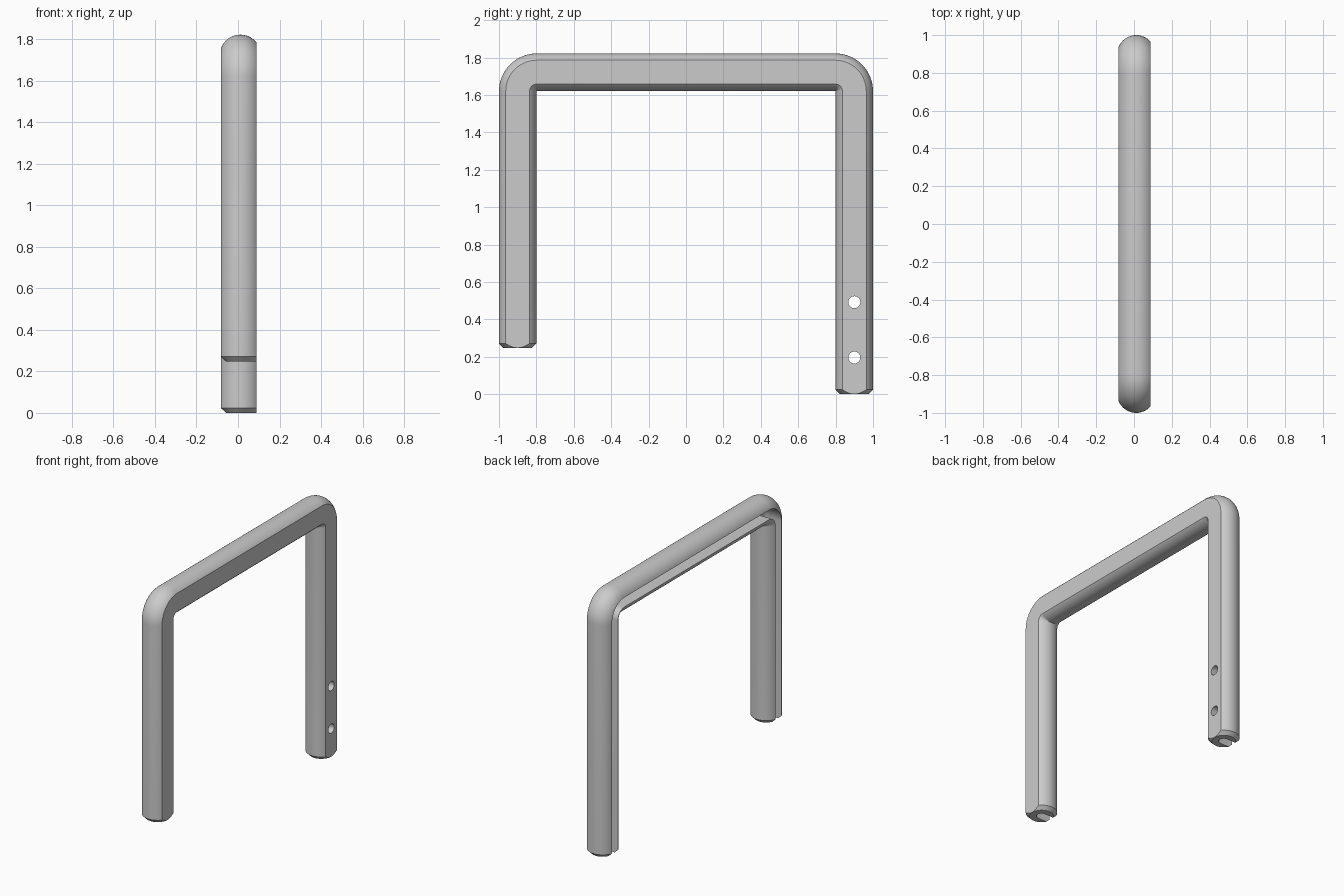
import bpy, bmesh, math
from mathutils import Vector

if "Cube" in bpy.data.objects:
    bpy.data.objects.remove(bpy.data.objects["Cube"], do_unlink=True)

R = 0.1                 # bar radius
FLAT = 0.077            # distance of the flat side from the bar axis
CX = (R - FLAT) / 2     # bar axis, so the body is centred on x
LEG_Y = 0.9
TOP = 1.722             # height of the top bar axis
BEND = 0.102
SLOT = 0.033            # half width of the channel
CHAMFER = 0.024
SHORT_END = 0.247

grey = bpy.data.materials.new("satin_grey")
grey.use_nodes = True
grey.diffuse_color = (0.6, 0.6, 0.6, 1)
grey.node_tree.nodes["Principled BSDF"].inputs["Base Color"].default_value = (0.6, 0.6, 0.6, 1)


def new_object(name, bm):
    bmesh.ops.recalc_face_normals(bm, faces=bm.faces)
    mesh = bpy.data.meshes.new(name)
    bm.to_mesh(mesh)
    bm.free()
    mesh.materials.append(grey)
    obj = bpy.data.objects.new(name, mesh)
    bpy.context.collection.objects.link(obj)
    return obj


def arch_path(front_end, back_end, chamfer=0.0, steps=16):
    """Stations (y, z, outward angle, section scale) from front foot to back foot."""
    stations = []
    if chamfer:
        stations.append((-LEG_Y, front_end, math.pi, 1 - chamfer / R))
    stations.append((-LEG_Y, front_end + chamfer, math.pi, 1))
    for side in (-1, 1):
        for i in range(steps + 1):
            turn = i / steps if side < 0 else 1 - i / steps
            a = math.pi / 2 - side * (1 - turn) * math.pi / 2
            stations.append((side * (LEG_Y - BEND) + BEND * math.cos(a),
                             TOP - BEND + BEND * math.sin(a), a, 1))
    stations.append((LEG_Y, back_end + chamfer, 0, 1))
    if chamfer:
        stations.append((LEG_Y, back_end, 0, 1 - chamfer / R))
    return stations


def sweep(name, section, stations):
    bm = bmesh.new()
    rings = []
    for y, z, a, s in stations:
        rings.append([bm.verts.new((CX + u * s, y + v * s * math.cos(a), z + v * s * math.sin(a)))
                      for u, v in section])
    n = len(section)
    for r0, r1 in zip(rings, rings[1:]):
        for i in range(n):
            j = (i + 1) % n
            bm.faces.new((r0[i], r0[j], r1[j], r1[i]))
    bm.faces.new(rings[0])
    bm.faces.new(rings[-1])
    return new_object(name, bm)


def cut(target, cutter):
    mod = target.modifiers.new("cut", 'BOOLEAN')
    mod.operation = 'DIFFERENCE'
    mod.solver = 'EXACT'
    mod.object = cutter
    cutter.hide_render = True
    bpy.context.view_layer.objects.active = target
    bpy.ops.object.modifier_apply(modifier=mod.name)
    bpy.data.objects.remove(cutter, do_unlink=True)


# Round bent bar with turned chamfers on both feet
circle = [(R * math.cos(t * math.tau / 64), R * math.sin(t * math.tau / 64)) for t in range(64)]
handle = sweep("bent_handle", circle, arch_path(SHORT_END, 0, CHAMFER))

# Round-bottomed channel following the bar, open to the -x side
arc = [math.pi / 2 - math.pi * i / 16 for i in range(17)]
channel = [(SLOT * math.cos(a), SLOT * math.sin(a)) for a in arc] + [(-2 * R, -SLOT), (-2 * R, SLOT)]
cut(handle, sweep("channel_cutter", channel, arch_path(SHORT_END - R, -R)))

# Flat side
bm = bmesh.new()
bmesh.ops.create_cube(bm, size=1)
bmesh.ops.scale(bm, verts=bm.verts, vec=(1, 3, 3))
bmesh.ops.translate(bm, verts=bm.verts, vec=(CX + FLAT + 0.5, 0, 1))
cut(handle, new_object("flat_cutter", bm))

# Two mounting holes through the flat of the long leg
for z in (0.196, 0.492):
    bm = bmesh.new()
    bmesh.ops.create_cone(bm, cap_ends=True, segments=32, radius1=0.032, radius2=0.032, depth=0.2)
    for v in bm.verts:
        v.co = Vector((v.co.z + CX + 0.105, v.co.x + LEG_Y, v.co.y + z))
    cut(handle, new_object("hole_cutter", bm))

bpy.ops.object.select_all(action='DESELECT')
handle.select_set(True)
bpy.context.view_layer.objects.active = handle
bpy.ops.object.shade_smooth_by_angle(angle=math.radians(30))
